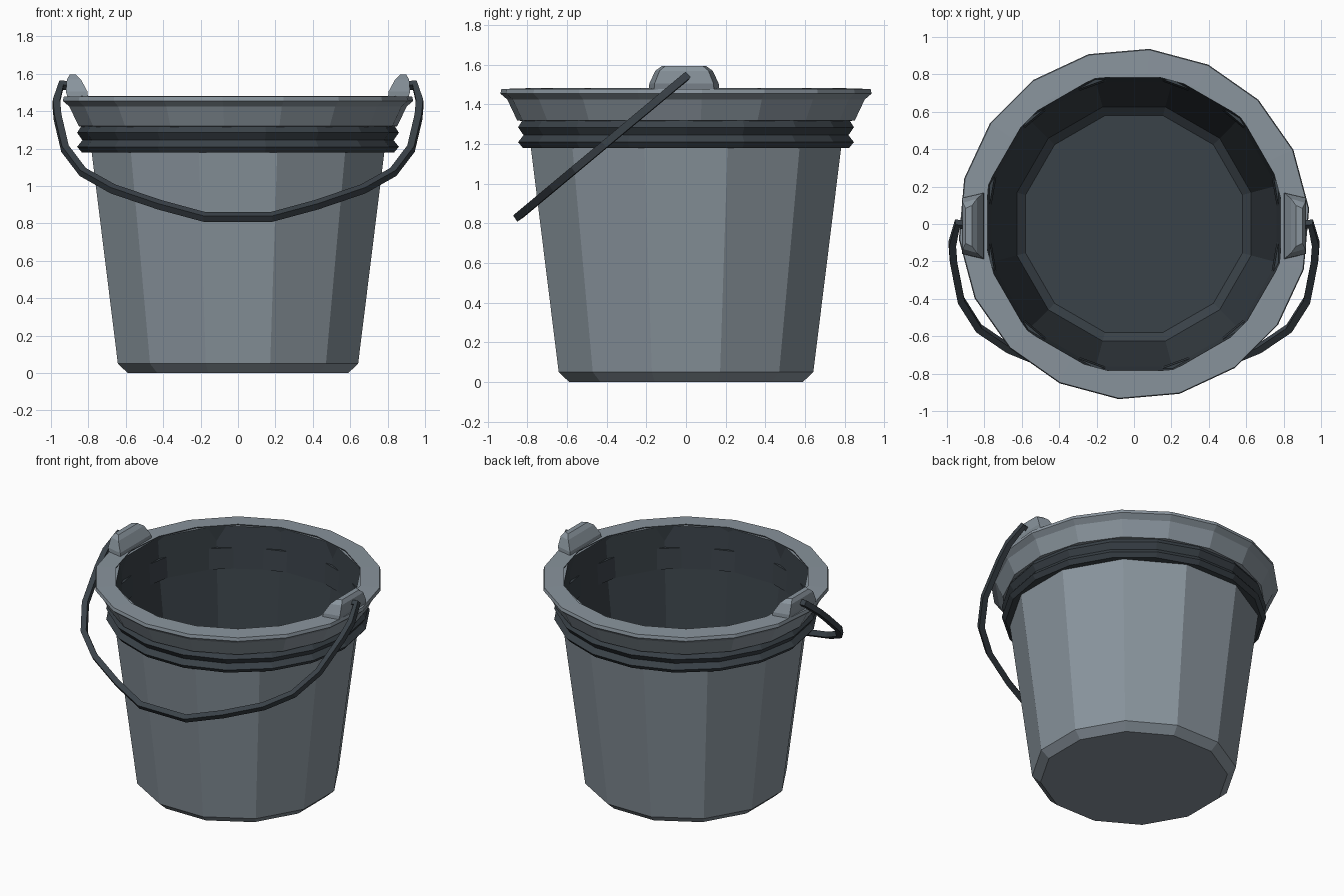
import bpy, bmesh, math

if "Cube" in bpy.data.objects:
    bpy.data.objects.remove(bpy.data.objects["Cube"])


def material(name, rgb):
    m = bpy.data.materials.new(name)
    m.diffuse_color = (*rgb, 1)
    m.use_nodes = True
    m.node_tree.nodes["Principled BSDF"].inputs["Base Color"].default_value = m.diffuse_color
    return m


GREY = material("steel grey", (0.25, 0.295, 0.335))
DARK = material("dark grey", (0.042, 0.054, 0.065))


def finish(name, bm, mats):
    bmesh.ops.recalc_face_normals(bm, faces=bm.faces[:])
    me = bpy.data.meshes.new(name)
    bm.to_mesh(me)
    bm.free()
    for m in mats:
        me.materials.append(m)
    ob = bpy.data.objects.new(name, me)
    bpy.context.collection.objects.link(ob)
    return ob


def lathe(name, profile, sides, mats, dark_spans=(), closed=True, phase=0.0):
    """Spin an (r, z) profile; open profiles get end caps."""
    bm = bmesh.new()
    rings = []
    for r, z in profile:
        ring = []
        for i in range(sides):
            a = 2 * math.pi * (i + phase) / sides
            ring.append(bm.verts.new((r * math.cos(a), r * math.sin(a), z)))
        rings.append(ring)
    n = len(rings)
    for k in range(n if closed else n - 1):
        a, b = rings[k], rings[(k + 1) % n]
        for i in range(sides):
            j = (i + 1) % sides
            f = bm.faces.new((a[i], a[j], b[j], b[i]))
            f.material_index = 1 if k in dark_spans else 0
    if not closed:
        bm.faces.new(rings[0][::-1])
        bm.faces.new(rings[-1]).material_index = 1
    return finish(name, bm, mats)


# Bucket body: grey outside, dark inside wall and floor
lathe("bucket_body",
      [(0.61, 0.0), (0.665, 0.05), (0.81, 1.18), (0.835, 1.475),
       (0.81, 1.475), (0.79, 1.18), (0.648, 0.06), (0.60, 0.02)],
      12, [GREY, DARK], dark_spans=(4, 5, 6), closed=False, phase=0.5)

# Dark ribbed bands under the rim
lathe("ribbed_bands",
      [(0.78, 1.18), (0.835, 1.18), (0.86, 1.21), (0.832, 1.245),
       (0.86, 1.285), (0.835, 1.325), (0.79, 1.325)],
      18, [DARK])

# Flared rim
lathe("rim",
      [(0.82, 1.315), (0.855, 1.32), (0.905, 1.425), (0.94, 1.455),
       (0.935, 1.478), (0.805, 1.482)],
      18, [GREY, DARK], dark_spans=(5,), phase=0.25)


# Handle lugs: tapered blocks leaning outwards
def lug(name, s):
    bm = bmesh.new()
    levels = [(1.45, 0.80, 0.905, 0.18), (1.505, 0.805, 0.92, 0.175),
              (1.57, 0.84, 0.915, 0.145), (1.595, 0.865, 0.90, 0.11)]
    rings = []
    for z, x0, x1, h in levels:
        rings.append([bm.verts.new((s * x, y - 0.01, z)) for x, y in
                      ((x0, -h), (x1, -h * 0.85), (x1, h * 0.85), (x0, h))])
    for a, b in zip(rings, rings[1:]):
        for i in range(4):
            j = (i + 1) % 4
            bm.faces.new((a[i], a[j], b[j], b[i]))
    bm.faces.new(rings[0])
    bm.faces.new(rings[-1])
    finish(name, bm, [GREY])


lug("right_lug", 1)
lug("left_lug", -1)

# Handle: thin bail hanging forwards in a sloping plane
half = [(0.86, 1.53), (0.945, 1.54), (0.972, 1.45), (0.965, 1.37), (0.925, 1.20),
        (0.83, 1.075), (0.67, 0.985), (0.42, 0.90), (0.18, 0.835)]
path = half + [(-x, z) for x, z in reversed(half)]
cu = bpy.data.curves.new("handle", 'CURVE')
cu.dimensions = '3D'
cu.bevel_depth = 0.027
cu.bevel_resolution = 0
cu.use_fill_caps = True
sp = cu.splines.new('POLY')
sp.points.add(len(path) - 1)
for p, (x, z) in zip(sp.points, path):
    p.co = (x, -max(0, 1.54 - z) * 1.2, z, 1)
sp.use_smooth = False
cu.materials.append(DARK)
handle = bpy.data.objects.new("handle", cu)
bpy.context.collection.objects.link(handle)
bpy.ops.object.select_all(action='DESELECT')
handle.select_set(True)
bpy.context.view_layer.objects.active = handle
bpy.ops.object.convert(target='MESH')
